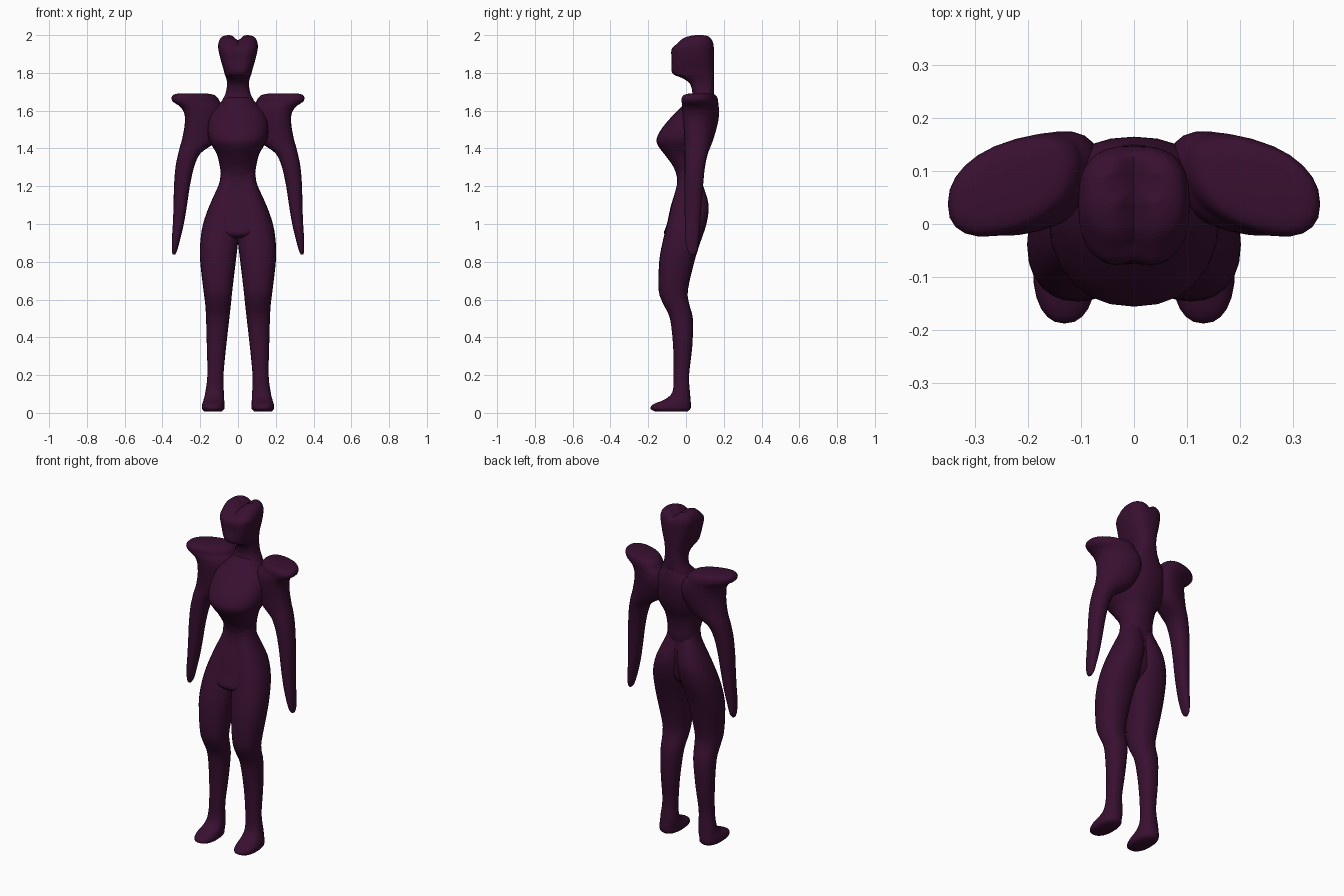
import bpy, bmesh, math

skin = bpy.data.materials.new("dark plum")
skin.diffuse_color = (0.040, 0.005, 0.030, 1)


def spline(rows, steps=3):
    """Smoothly fill in sections between the given ones."""
    out = []
    for i in range(len(rows) - 1):
        a, b = rows[max(i - 1, 0)], rows[i]
        c, d = rows[i + 1], rows[min(i + 2, len(rows) - 1)]
        for s in range(steps):
            t = s / steps
            out.append([q + t * (r - p) / 2 + t * t * (2 * p - 5 * q + 4 * r - u) / 2
                        + t ** 3 * (3 * q - p - 3 * r + u) / 2
                        for p, q, r, u in zip(a, b, c, d)])
    return out + [list(rows[-1])]


def loft(name, rows, power=2.3, shear=None, dent=None, mirror=False, segs=24):
    """Rows are (z, x_min, x_max, y_front, y_back), from bottom to top."""
    bm = bmesh.new()
    rings = []
    for z, x0, x1, y0, y1 in spline(rows):
        k = shear(z) if shear else 0
        ring = []
        for i in range(segs):
            a = 2 * math.pi * i / segs
            c, s = math.cos(a), math.sin(a)
            dx = (x1 - x0) / 2 * math.copysign(abs(c) ** (2 / power), c)
            dy = (y1 - y0) / 2 * math.copysign(abs(s) ** (2 / power), s)
            p = ((x0 + x1) / 2 + dx, (y0 + y1) / 2 + dy - k * dx, z)
            ring.append(bm.verts.new(dent(*p) if dent else p))
        rings.append(ring)
    for lo, hi in zip(rings, rings[1:]):
        for i in range(segs):
            j = (i + 1) % segs
            bm.faces.new((lo[i], lo[j], hi[j], hi[i]))
    # end caps as fans
    for ring, flip in ((rings[0], True), (rings[-1], False)):
        mid = sum((v.co for v in ring), ring[0].co * 0) / segs
        if dent:
            mid = dent(*mid)
        m = bm.verts.new(mid)
        for i in range(segs):
            f = (ring[i], ring[(i + 1) % segs], m)
            bm.faces.new(f[::-1] if flip else f)
    bmesh.ops.recalc_face_normals(bm, faces=bm.faces)
    me = bpy.data.meshes.new(name)
    bm.to_mesh(me)
    bm.free()
    me.materials.append(skin)
    ob = bpy.data.objects.new(name, me)
    bpy.context.collection.objects.link(ob)
    if mirror:
        ob.modifiers.new("mirror", 'MIRROR')
    bpy.ops.object.select_all(action='DESELECT')
    ob.select_set(True)
    bpy.context.view_layer.objects.active = ob
    bpy.ops.object.shade_smooth_by_angle(angle=math.radians(50))
    return ob


def centred(rows):
    return [(z, -w, w, f, b) for z, w, f, b in rows]


# legs with feet, running up into the buttocks
loft("legs", [
    (0.008, .085, .178, -.165, .010), (0.022, .072, .190, -.188, .024),
    (0.045, .072, .190, -.175, .026), (0.07, .073, .182, -.115, .024),
    (0.11, .075, .173, -.072, .021), (0.20, .077, .162, -.066, .016),
    (0.35, .063, .165, -.068, .033), (0.50, .046, .169, -.085, .036),
    (0.58, .037, .174, -.122, .016), (0.65, .030, .183, -.145, .010),
    (0.80, .012, .200, -.142, .044), (0.90, .000, .200, -.125, .075),
    (1.00, -.010, .185, -.100, .108), (1.10, -.015, .150, -.076, .120),
    (1.20, -.020, .105, -.050, .092), (1.25, -.02, .088, -.04, .075)],
    mirror=True)

# pelvis bridging the legs
loft("pelvis", centred([
    (0.925, .05, -.09, .02), (0.95, .10, -.117, .045), (1.0, .165, -.101, .085),
    (1.10, .148, -.079, .095), (1.20, .103, -.049, .088), (1.28, .09, -.05, .08)]),
    power=2.5)

# tapered torso with a forward chest
loft("torso", centred([
    (1.19, .075, -.030, .080), (1.24, .088, -.046, .092), (1.30, .095, -.065, .095),
    (1.37, .112, -.115, .112), (1.41, .135, -.145, .130), (1.45, .155, -.156, .145),
    (1.51, .162, -.125, .160), (1.58, .150, -.065, .165), (1.63, .105, -.015, .160),
    (1.67, .07, .022, .150)]), power=2.2)

# arms with flared shoulder pads and pointed ends
loft("arms", [
    (0.838, .333, .346, .022, .045), (0.86, .322, .350, .008, .060),
    (0.92, .306, .350, -.003, .068), (1.00, .287, .345, -.006, .075),
    (1.10, .270, .341, -.007, .082), (1.20, .255, .339, -.007, .090),
    (1.30, .233, .331, -.007, .100), (1.37, .202, .317, -.007, .115),
    (1.41, .150, .307, -.006, .130), (1.45, .100, .296, -.006, .143),
    (1.52, .070, .283, -.008, .160), (1.58, .065, .283, -.012, .168),
    (1.62, .075, .305, -.014, .166), (1.645, .095, .342, -.014, .162),
    (1.665, .105, .352, -.014, .158), (1.683, .125, .343, -.004, .148),
    (1.69, .16, .32, .02, .12)],
    shear=lambda z: 0.28 * min(max((z - 1.35) / 0.2, 0), 1), mirror=True)


# head with a crease down the middle that splits the crown into two lobes
def crease(x, y, z):
    g = math.exp(-(x / 0.022) ** 2)
    top = min(max((z - 1.86) / 0.14, 0), 1)
    face = min(max((z - 1.80) / 0.05, 0), 1) if y < 0.03 else 0
    return (x, y + 0.012 * g * face, z - 0.028 * g * top * top)


loft("head_and_neck", centred([
    (1.60, .085, .03, .145), (1.65, .085, .025, .148), (1.69, .066, .034, .148),
    (1.74, .058, .022, .148), (1.77, .062, -.015, .148), (1.792, .070, -.066, .148),
    (1.82, .077, -.080, .148), (1.87, .092, -.080, .148), (1.925, .104, -.080, .148),
    (1.955, .104, -.052, .146), (1.982, .094, -.022, .136), (1.995, .078, .012, .120),
    (2.0, .055, .04, .10)]), power=2.7, dent=crease, segs=32)
